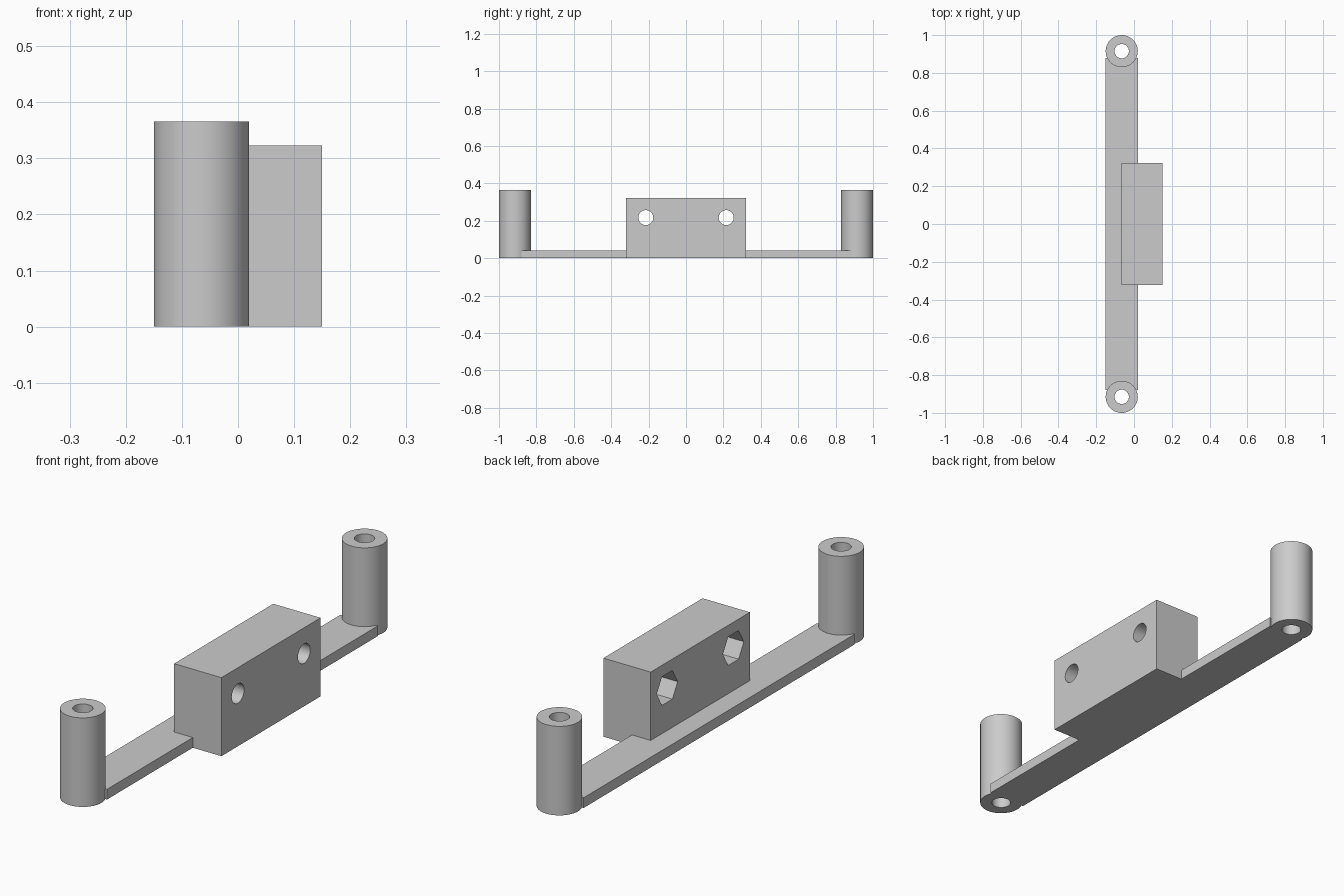
import bpy
from math import pi, radians

cube = bpy.data.objects.get("Cube")
if cube:
    bpy.data.objects.remove(cube, do_unlink=True)

grey = bpy.data.materials.new("light grey")
grey.use_nodes = True
COLOR = (0.6, 0.6, 0.6, 1)
grey.diffuse_color = COLOR
grey.node_tree.nodes["Principled BSDF"].inputs["Base Color"].default_value = COLOR

STRIP_X = -0.065      # centre line of the strip and posts
POST_Y = 0.915
POST_R = 0.085
HOLE_Y, HOLE_Z = 0.215, 0.217


def finish(obj, name):
    obj.name = name
    obj.data.materials.clear()
    obj.data.materials.append(grey)
    return obj


def box(name, x0, x1, y0, y1, z0, z1):
    bpy.ops.mesh.primitive_cube_add(
        size=1, location=((x0 + x1) / 2, (y0 + y1) / 2, (z0 + z1) / 2))
    obj = bpy.context.object
    obj.scale = (x1 - x0, y1 - y0, z1 - z0)
    bpy.ops.object.transform_apply(location=False, rotation=False, scale=True)
    return finish(obj, name)


def cylinder(name, radius, depth, location, sides=48, rotation=(0, 0, 0)):
    bpy.ops.mesh.primitive_cylinder_add(
        vertices=sides, radius=radius, depth=depth,
        location=location, rotation=rotation)
    return finish(bpy.context.object, name)


def cut(target, cutter):
    """Subtract the cutter from the target, then discard it."""
    cutter.hide_render = True
    bpy.context.view_layer.objects.active = target
    mod = target.modifiers.new("cut", 'BOOLEAN')
    mod.operation = 'DIFFERENCE'
    mod.solver = 'EXACT'
    mod.object = cutter
    bpy.ops.object.modifier_apply(modifier=mod.name)
    bpy.data.objects.remove(cutter, do_unlink=True)


# Flat strip joining the posts, and the mounting block
strip = box("base_strip", STRIP_X - POST_R, STRIP_X + POST_R, -0.88, 0.88, 0, 0.042)
block = box("mounting_block", STRIP_X, 0.15, -0.322, 0.322, 0, 0.323)
parts = [strip, block]

for side, label in ((-1, "front"), (1, "back")):
    # Hollow post, with its bore running on through the strip
    post = cylinder(label + "_post", POST_R, 0.366, (STRIP_X, side * POST_Y, 0.183))
    for target in (post, strip):
        cut(target, cylinder("bore", 0.038, 1, (STRIP_X, side * POST_Y, 0.2)))
    parts.append(post)

    # Bolt hole through the block and hexagonal nut pocket behind it
    y = side * HOLE_Y
    cut(block, cylinder("bolt_hole", 0.04, 1, (0, y, HOLE_Z), 40, (0, pi / 2, 0)))
    cut(block, cylinder("nut_pocket", 0.068, 0.22, (STRIP_X, y, HOLE_Z), 6, (0, pi / 2, 0)))

# Smooth round walls, keep the corners crisp
for obj in parts:
    bpy.ops.object.select_all(action='DESELECT')
    obj.select_set(True)
    bpy.context.view_layer.objects.active = obj
    bpy.ops.object.shade_smooth_by_angle(angle=radians(30))
